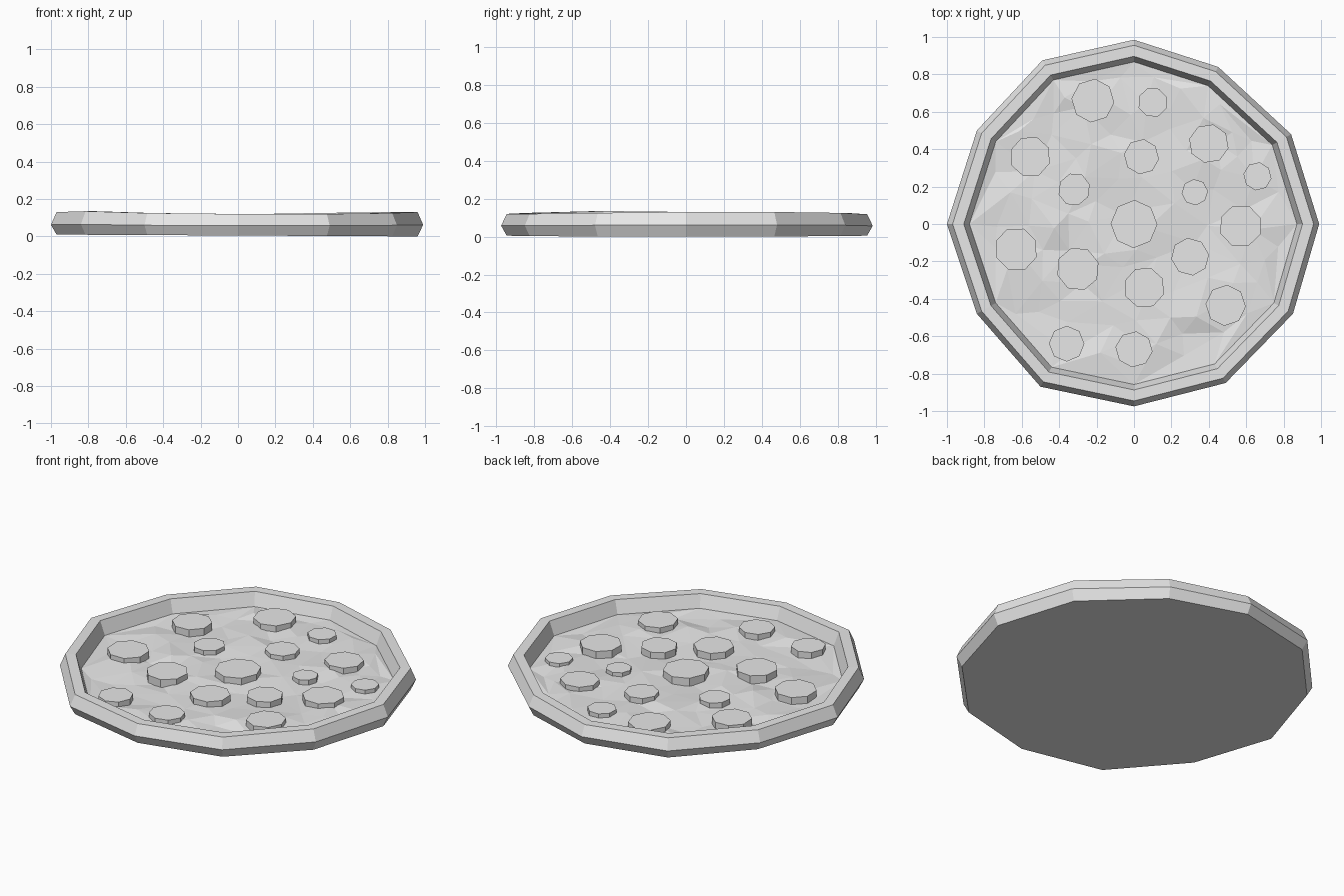
import bpy
import bmesh
import math
import random
from mathutils import Vector
from mathutils.geometry import delaunay_2d_cdt

random.seed(4)

default_cube = bpy.data.objects.get("Cube")
if default_cube:
    bpy.data.objects.remove(default_cube, do_unlink=True)

# One plain material for every part
grey = bpy.data.materials.new("plain grey")
grey.use_nodes = True
grey.diffuse_color = (0.8, 0.8, 0.8, 1)
shader = next(n for n in grey.node_tree.nodes if n.type == 'BSDF_PRINCIPLED')
shader.inputs["Base Color"].default_value = (0.8, 0.8, 0.8, 1)


def make_object(name, bm, recalculate=True):
    """Turn a bmesh into a flat shaded object."""
    if recalculate:
        bmesh.ops.recalc_face_normals(bm, faces=bm.faces)
    mesh = bpy.data.meshes.new(name)
    bm.to_mesh(mesh)
    bm.free()
    mesh.materials.append(grey)
    obj = bpy.data.objects.new(name, mesh)
    bpy.context.collection.objects.link(obj)
    return obj


# Hand-shaped twelve-sided outline: x, y and height of the crust top
corners = [
    (.99, 0, .13), (.84, .48, .13), (.45, .84, .125), (0, .985, .118),
    (-.49, .875, .125), (-.84, .5, .125), (-1, 0, .13), (-.84, -.48, .135),
    (-.5, -.87, .125), (0, -.975, .12), (.49, -.85, .12), (.85, -.48, .125),
]

# Crust cross-section: scale of the outline, share of the crust height
profile = [(.97, .06), (1, .48), (.97, 1), (.91, 1), (.88, .38)]


def build_crust():
    bm = bmesh.new()
    rings = []
    for scale, level in profile:
        rings.append([bm.verts.new((x * scale, y * scale, top * level))
                      for x, y, top in corners])
    # The base is flat
    for v in rings[0]:
        v.co.z = .005 - .005 * v.co.x
    count = len(corners)
    for lower, upper in zip(rings, rings[1:]):
        for i in range(count):
            j = (i + 1) % count
            bm.faces.new((lower[i], lower[j], upper[j], upper[i]))
    bm.faces.new(list(reversed(rings[0])))
    return make_object("crust", bm, recalculate=False)


def build_cheese():
    """Uneven triangulated topping that fills the crust."""
    scale, level = profile[-1]
    points = [Vector((x * scale, y * scale)) for x, y, top in corners]
    heights = [top * level for x, y, top in corners]
    tries = 0
    while len(points) < 110 and tries < 5000:
        tries += 1
        p = Vector((random.uniform(-.8, .8), random.uniform(-.8, .8)))
        if p.length < .8 and all((p - q).length > .1 for q in points):
            points.append(p)
            heights.append(random.uniform(.035, .062))
    result = delaunay_2d_cdt(points, [], [], 0, 1e-5)
    bm = bmesh.new()
    verts = [bm.verts.new((p.x, p.y, heights[source[0]]))
             for p, source in zip(result[0], result[3])]
    for face in result[2]:
        bm.faces.new([verts[i] for i in face])
    for face in bm.faces:
        face.normal_update()
        if face.normal.z < 0:
            face.normal_flip()
    return make_object("cheese", bm, recalculate=False)


def build_slice(index, x, y, radius):
    """Flat eight-sided sausage slice, sunk into the cheese."""
    bm = bmesh.new()
    top = .05 + .3 * radius
    turn = random.uniform(0, math.pi)
    depth = .05
    bmesh.ops.create_cone(bm, cap_ends=True, segments=8, radius1=radius,
                          radius2=radius, depth=depth)
    bmesh.ops.scale(bm, vec=(1, random.uniform(.95, 1.05), 1), verts=bm.verts)
    obj = make_object(f"sausage_slice_{index}", bm)
    obj.rotation_euler.z = turn
    obj.location = (x, y, top - depth / 2)
    return obj


# Slices: x, y, radius
slices = [
    (-.22, .66, .115), (.1, .65, .08), (-.555, .36, .11), (.04, .36, .095),
    (.4, .43, .105), (.66, .255, .075), (-.32, .185, .085), (.325, .17, .07),
    (0, 0, .125), (.57, -.01, .115), (-.63, -.135, .115), (-.3, -.24, .115),
    (.3, -.175, .1), (.055, -.34, .11), (.49, -.435, .11), (-.36, -.64, .095),
    (0, -.67, .1),
]

build_crust()
build_cheese()
for number, (x, y, radius) in enumerate(slices, 1):
    build_slice(number, x, y, radius)
